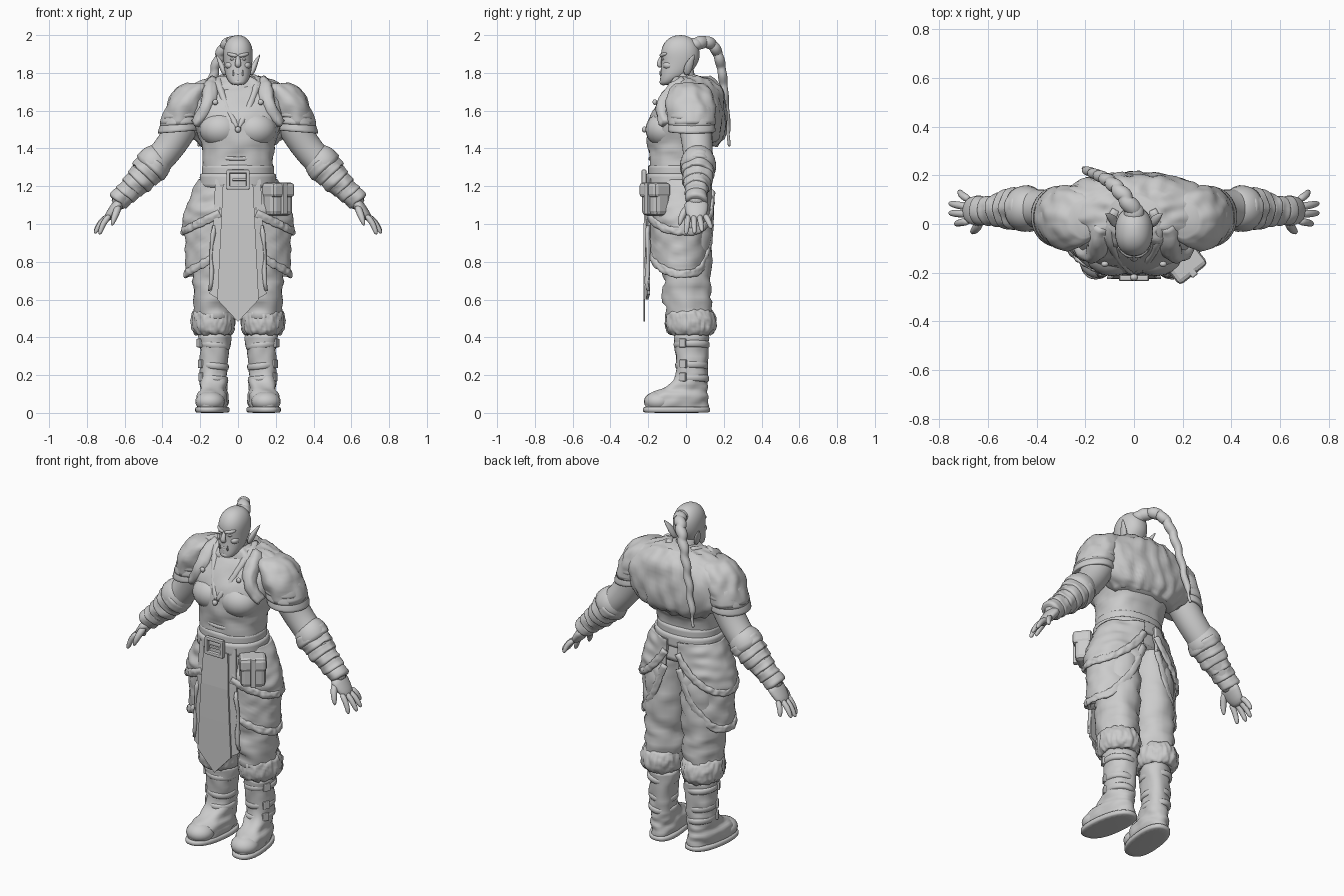
import bpy, bmesh
from math import sin, cos, pi, radians
from mathutils import Vector, Matrix, noise, geometry

old = bpy.data.objects.get("Cube")
if old:
    bpy.data.objects.remove(old)

clay = bpy.data.materials.new("light_grey")
clay.use_nodes = True
clay.diffuse_color = (0.6, 0.6, 0.6, 1)
clay.node_tree.nodes["Principled BSDF"].inputs["Base Color"].default_value = clay.diffuse_color


def finish(name, bm, mirror=False, sub=1, rough=None, thick=0, bevel=0, smooth=True):
    """Turn a bmesh into an object; rough = (amount, frequency, vertical stretch)."""
    bmesh.ops.recalc_face_normals(bm, faces=bm.faces)
    if rough:
        amount, freq, stretch = rough
        sub = 0
        bmesh.ops.subdivide_edges(bm, edges=bm.edges, cuts=2, use_grid_fill=True)
        for _ in range(3):
            bmesh.ops.smooth_vert(bm, verts=bm.verts, factor=0.5,
                                  use_axis_x=True, use_axis_y=True, use_axis_z=True)
        bm.normal_update()
        for v in bm.verts:
            spot = Vector((v.co.x, v.co.y, v.co.z * stretch)) * freq
            v.co += v.normal * amount * noise.noise(spot)
    mesh = bpy.data.meshes.new(name)
    bm.to_mesh(mesh)
    bm.free()
    mesh.materials.append(clay)
    if smooth:
        mesh.shade_smooth()
    obj = bpy.data.objects.new(name, mesh)
    bpy.context.collection.objects.link(obj)
    if thick:
        obj.modifiers.new("thickness", "SOLIDIFY").thickness = thick
    if bevel:
        mod = obj.modifiers.new("bevel", "BEVEL")
        mod.width, mod.segments = bevel, 2
    if mirror:
        obj.modifiers.new("mirror", "MIRROR").use_mirror_merge = False
    if sub:
        mod = obj.modifiers.new("smooth", "SUBSURF")
        mod.levels = mod.render_levels = sub


def skin(name, rows, closed=True, **kw):
    """Join rows of points with quads; closed rows are capped."""
    bm = bmesh.new()
    rows = [[bm.verts.new(p) for p in row] for row in rows]
    count = len(rows[0])
    for a, b in zip(rows, rows[1:]):
        for i in range(count if closed else count - 1):
            j = (i + 1) % count
            bm.faces.new((a[i], a[j], b[j], b[i]))
    if closed:
        bm.faces.new(rows[0])
        bm.faces.new(rows[-1])
    finish(name, bm, **kw)


def loft(name, rings, power=2.0, count=24, tilt=0.0, spin=0.0, **kw):
    """Stack level rings (z, centre x, centre y, radius x, radius y)."""
    rows = []
    for z, cx, cy, rx, ry in rings:
        row = []
        for i in range(count):
            c, s = cos(2 * pi * i / count), sin(2 * pi * i / count)
            dx = rx * abs(c) ** (2 / power) * (1 if c > 0 else -1)
            dy = ry * abs(s) ** (2 / power) * (1 if s > 0 else -1)
            row.append((cx + dx - spin * (cy + dy), cy + dy, z + tilt * dx))
        rows.append(row)
    skin(name, rows, **kw)


def tube(name, path, wide=1.0, ref=(0, 1, 0), count=12, **kw):
    """Sweep a round section along (x, y, z, radius); wide stretches it along ref."""
    pts = [Vector(p[:3]) for p in path]
    rows = []
    for k, p in enumerate(pts):
        t = (pts[min(k + 1, len(pts) - 1)] - pts[max(k - 1, 0)]).normalized()
        a = Vector(ref)
        a = (a - t * a.dot(t)).normalized()
        b = t.cross(a)
        r = path[k][3]
        turn = [2 * pi * i / count for i in range(count)]
        rows.append([p + a * (cos(w) * r * wide) + b * (sin(w) * r) for w in turn])
    skin(name, rows, **kw)


def ball(name, loc, size, mirror=False):
    bm = bmesh.new()
    place = Matrix.Translation(loc) @ Matrix.Diagonal((*size, 1))
    bmesh.ops.create_uvsphere(bm, u_segments=20, v_segments=12, radius=1, matrix=place)
    finish(name, bm, mirror=mirror, sub=0)


def box(name, loc, size, turn=0, bevel=0.01, mirror=False):
    bm = bmesh.new()
    place = Matrix.Translation(loc) @ Matrix.Rotation(radians(turn), 4, "Z")
    bmesh.ops.create_cube(bm, size=1, matrix=place @ Matrix.Diagonal((*size, 1)))
    finish(name, bm, mirror=mirror, sub=0, bevel=bevel, smooth=False)


# Torso
loft("torso", [(1.1, 0, -.03, .2, .15), (1.2, 0, -.04, .19, .15), (1.3, 0, -.05, .185, .145),
               (1.38, 0, -.04, .19, .155), (1.43, 0, -.03, .2, .175), (1.5, 0, -.015, .225, .195),
               (1.57, 0, 0, .25, .19), (1.65, 0, .02, .25, .17), (1.72, 0, .03, .18, .13),
               (1.76, 0, .03, .08, .08)], power=2.4, rough=(.01, 12, 2))
ball("chest", (.09, -.11, 1.5), (.115, .105, .095), mirror=True)
for step in range(3):
    tube("waist_fold", [(x * .18, -.05 - .145 * (1 - x * x) ** .5, 1.3 + step * .045 + .02 * x * x, .007)
                        for x in (-.95, -.7, -.35, 0, .35, .7, .95)], ref=(0, 0, 1), wide=1.5)

# Fur mantle and layered shoulder guards
loft("fur_mantle", [(1.78, 0, .03, .1, .09), (1.76, 0, .04, .19, .12), (1.71, 0, .045, .3, .15),
                    (1.63, 0, .06, .355, .15), (1.53, 0, .075, .33, .14), (1.45, 0, .09, .25, .115),
                    (1.41, 0, .08, .18, .08)], count=32, rough=(.016, 24, .5))
loft("shoulder_cap", [(1.745, .2, .02, .06, .07), (1.72, .23, .02, .1, .11), (1.67, .26, .02, .105, .13),
                      (1.6, .285, .03, .105, .135), (1.52, .31, .03, .105, .12)],
     mirror=True, rough=(.012, 18, 1))
for layer in range(3):
    drop, reach = .038 * layer, .011 * layer
    loft("shoulder_plate", [(1.65 - drop, .28 + reach, .03, .08, .1), (1.63 - drop, .285 + reach, .03, .098, .118),
                            (1.57 - drop, .292 + reach, .03, .115, .13), (1.56 - drop, .292 + reach, .03, .11, .125),
                            (1.57 - drop, .29 + reach, .03, .09, .1)], tilt=-.08, mirror=True)
tube("collar", [(.07, .07, 1.77, .02), (.1, 0, 1.765, .025), (.1, -.07, 1.73, .025), (.07, -.13, 1.64, .02),
                (.03, -.18, 1.56, .014), (0, -.205, 1.5, .01)], mirror=True, rough=(.008, 40, 1))
tube("fur_edge", [(.13, .0, 1.76, .03), (.15, -.06, 1.72, .04), (.15, -.12, 1.65, .04), (.19, -.13, 1.58, .035),
                  (.23, -.1, 1.52, .03)], mirror=True, rough=(.012, 30, 1))
ball("clasp", (.12, -.165, 1.645), (.015, .012, .015), mirror=True)
ball("chest_bead", (0, -.22, 1.5), (.016, .014, .016))

# Neck and head
tube("neck", [(0, .02, 1.6, .1), (0, 0, 1.7, .075), (0, -.02, 1.78, .066), (0, -.02, 1.86, .06)])
loft("head", [(1.735, 0, -.11, .03, .025), (1.75, 0, -.095, .047, .043), (1.78, 0, -.065, .066, .072),
              (1.82, 0, -.045, .073, .088), (1.86, 0, -.03, .077, .1), (1.9, 0, -.03, .08, .105),
              (1.94, 0, -.03, .076, .098), (1.975, 0, -.03, .058, .075), (1.993, 0, -.03, .034, .044),
              (2.0, 0, -.03, .01, .015)], power=2.2)
tube("brow", [(0, -.133, 1.89, .01), (.03, -.13, 1.893, .011), (.06, -.1, 1.905, .009)],
     ref=(0, 0, 1), mirror=True)
ball("eye", (.03, -.12, 1.873), (.013, .01, .007), mirror=True)
ball("cheek", (.042, -.09, 1.84), (.026, .032, .022), mirror=True)
tube("nose", [(0, -.125, 1.895, .008), (0, -.14, 1.865, .011), (0, -.145, 1.842, .016), (0, -.13, 1.83, .01)],
     ref=(1, 0, 0), wide=1.2)
for z in (1.783, 1.797):
    tube("lip", [(-.035, -.118, z, .004), (0, -.137, z, .008), (.035, -.118, z, .004)], ref=(0, 0, 1))
ball("chin", (0, -.118, 1.752), (.028, .022, .018))
tube("tusk", [(.024, -.132, 1.783, .006), (.026, -.138, 1.8, .005), (.026, -.136, 1.818, .001)], mirror=True)
tube("ear", [(.068, .0, 1.785, .01), (.082, .01, 1.825, .017), (.095, .025, 1.86, .013), (.118, .045, 1.9, .002)],
     wide=1.5, mirror=True)

# Hair and braid
ball("hair_knot", (0, .045, 1.95), (.042, .045, .035))
curve = geometry.interpolate_bezier((0, .05, 1.95), (-.09, .21, 2.03), (-.15, .19, 1.75), (-.21, .23, 1.41), 60)
tube("braid", [(p.x + .005 * sin(k * .8), p.y, p.z, (.037 - .00035 * k) * (.88 + .16 * abs(sin(k * .4))) *
                (1 if k < 55 else .5)) for k, p in enumerate(curve)], ref=(1, 0, 0))

# Arms, bracers and hands
tube("arm", [(.25, .05, 1.62, .1), (.3, .05, 1.51, .09), (.35, .06, 1.42, .082), (.41, .065, 1.35, .08),
             (.47, .065, 1.29, .08), (.54, .06, 1.21, .07), (.61, .055, 1.14, .05), (.65, .055, 1.09, .045)],
     count=16, mirror=True)
start, end = Vector((.43, .065, 1.335)), Vector((.63, .055, 1.12))
for k in range(6):
    a, b = start.lerp(end, k / 6), start.lerp(end, (k + 1.15) / 6)
    r = .092 - .007 * k
    tube("bracer_band", [(*a.lerp(b, f), r * g) for f, g in ((0, .85), (.1, 1.02), (.5, 1), (.9, 1.03), (1, .85))],
         count=16, mirror=True, rough=(.012, 16, 1))
tube("bracer_flap", [(.39, .05, 1.39, .05), (.42, .06, 1.36, .09), (.45, .065, 1.31, .1), (.48, .065, 1.28, .09)],
     count=16, mirror=True)
tube("palm", [(.62, .055, 1.12, .034), (.645, .055, 1.09, .031), (.675, .055, 1.05, .028), (.7, .06, 1.02, .016)],
     wide=2.1, mirror=True)
tips = [(.735, .0, .945), (.76, .045, .95), (.76, .085, .96), (.72, .135, .975)]
for k, tip in enumerate(tips):
    root, tip = Vector((.675, .012 + .029 * k, 1.05)), Vector(tip)
    bend = root.lerp(tip, .5) + Vector((.01, 0, .008))
    tube("finger", [(*root, .019), (*bend, .017), (*root.lerp(tip, .9), .014), (*tip, .006)],
         count=8, mirror=True)
tube("thumb", [(.63, .02, 1.1, .022), (.645, -.015, 1.06, .021), (.66, -.03, 1.02, .017), (.668, -.035, .99, .006)],
     count=8, mirror=True)

# Trousers with fur cuffs
loft("trouser_leg", [(1.2, .09, -.03, .09, .13), (1.1, .105, -.02, .11, .135), (1.0, .118, -.01, .117, .14),
                     (.85, .12, .005, .116, .132), (.72, .125, .01, .115, .13), (.64, .12, .0, .112, .127),
                     (.56, .125, .01, .115, .125), (.48, .125, .02, .1, .11)],
     mirror=True, rough=(.022, 9, 2.5))
loft("fur_cuff", [(.55, .13, .02, .09, .1), (.535, .13, .02, .11, .125), (.49, .132, .025, .118, .138),
                  (.44, .132, .025, .113, .132), (.41, .13, .025, .095, .11), (.42, .13, .025, .07, .08)],
     count=32, mirror=True, rough=(.01, 55, .6))

# Boots
loft("boot", [(.02, .13, -.05, .075, .165), (.07, .13, -.05, .083, .17), (.1, .13, -.035, .078, .15),
              (.13, .13, -.005, .072, .12), (.17, .13, .025, .071, .09), (.24, .13, .035, .073, .082),
              (.33, .125, .03, .081, .09), (.43, .125, .03, .089, .096)],
     power=2.2, spin=.12, mirror=True, rough=(.012, 14, 2))
loft("boot_sole", [(0, .13, -.05, .08, .17), (.004, .13, -.05, .088, .18), (.03, .13, -.05, .088, .18),
                   (.034, .13, -.05, .08, .17)], power=2.4, spin=.12, mirror=True)
ball("toe_cap", (.148, -.145, .06), (.078, .078, .055), mirror=True)
for z, rx, ry in ((.36, .088, .096), (.25, .08, .088), (.18, .077, .093)):
    loft("boot_strap", [(z + h, .128, .03, rx * g, ry * g)
                        for h, g in ((-.02, .9), (-.016, 1), (.016, 1.02), (.02, .9))], tilt=.1, mirror=True)
    box("strap_buckle", (.128 + rx * .85, .03 - ry * .5, z + .01), (.02, .04, .045), turn=-30, bevel=.005, mirror=True)

# Layered hip skirt, open at front and back
def hip_point(t, z, grow):
    f = sin(min(1, max(0, (1.24 - z) / .24)) * pi / 2)
    return Vector(((.195 + .085 * f + grow) * cos(t), -.03 + (.15 + .024 * f + grow) * sin(t), z))


for name, grow, low, front, back in (("skirt_lower", 0, .735, .11, .36), ("skirt_upper", .012, .96, .1, .22)):
    angles, hems = [], []
    for k in range(25):
        s = k / 12 - 1
        angles.append(radians(5 + 76 * s))
        hems.append(low + (front * s * s if s < 0 else back * s ** 3))
    skin(name, [[hip_point(t, 1.24 + (hem - 1.24) * u / 8, grow) for t, hem in zip(angles, hems)]
                for u in range(9)], closed=False, thick=.014, mirror=True, rough=(.012, 11, 2))
    tube("skirt_trim", [(*hip_point(t, hem, grow), .011) for t, hem in zip(angles, hems)],
         ref=(0, 0, 1), wide=2, mirror=True, rough=(.007, 40, 1))

# Front tabard with side strips
tabard = [(1.21, .08, -.212), (1.0, .09, -.224), (.8, .1, -.226), (.6, .11, -.226), (.485, .003, -.226)]
skin("tabard", [[(x * f, y, z) for f in (-1, -.5, 0, .5, 1)] for z, x, y in tabard],
     closed=False, thick=.01, sub=0, smooth=False)
skin("tabard_strip", [[(x - .01, y + .012, z), (x + .04, y + .022, z + .03)] for z, x, y in tabard[:4]],
     closed=False, thick=.014, sub=0, smooth=False, mirror=True)
tube("strip_fringe", [(x + .04, y + .022, z + .02, .009) for z, x, y in tabard[1:4]],
     mirror=True, rough=(.014, 60, 1))

# Belt, buckle and pouch
for z, half, grow in ((1.23, .04, .012), (1.28, .035, 0)):
    loft("belt", [(z + half * h, 0, -.045, (.19 + grow) * g, (.155 + grow) * g)
                  for h, g in ((-1, .95), (-.9, 1.02), (0, 1), (.9, 1.02), (1, .95))], power=2.2, count=32)
for side in (-1, 1):
    box("buckle_bar", (0, -.222, 1.235 + side * .043), (.12, .025, .02), bevel=.006)
    box("buckle_side", (side * .052, -.222, 1.235), (.02, .025, .1), bevel=.006)
box("buckle_pin", (.015, -.225, 1.235), (.09, .015, .014), bevel=.004)
box("pouch", (.21, -.16, 1.125), (.14, .1, .165), turn=38, bevel=.025)
box("pouch_flap", (.213, -.165, 1.18), (.15, .11, .08), turn=38, bevel=.02)
box("pouch_strap", (.215, -.167, 1.135), (.03, .12, .17), turn=38, bevel=.006)
